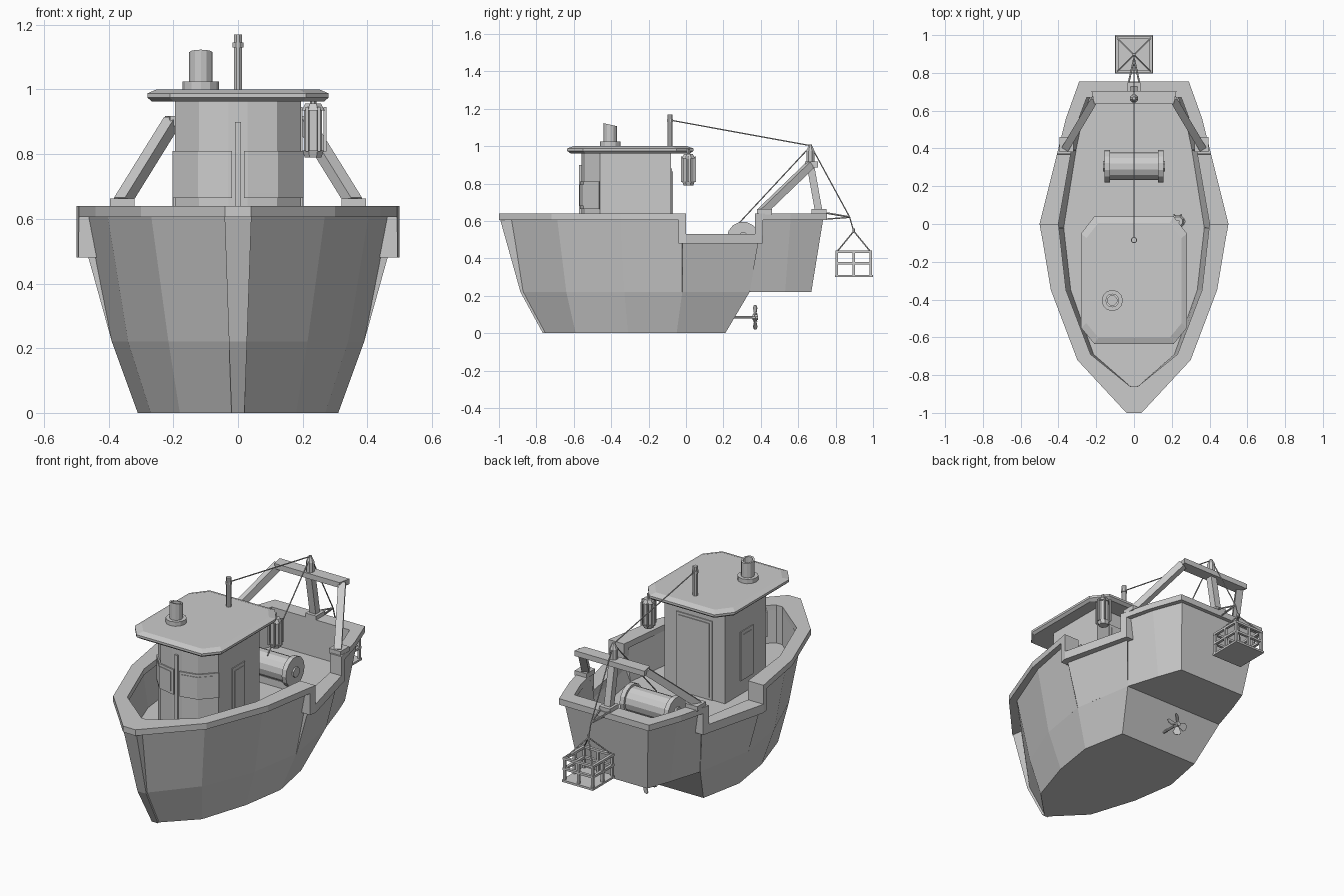
import bpy, bmesh, math
from mathutils import Vector, Matrix

if "Cube" in bpy.data.objects:
    bpy.data.objects.remove(bpy.data.objects["Cube"])

grey = bpy.data.materials.new("painted_grey")
grey.diffuse_color = (0.6, 0.6, 0.6, 1)
grey.use_nodes = True
grey.node_tree.nodes["Principled BSDF"].inputs["Base Color"].default_value = grey.diffuse_color


def finish(name, bm):
    bmesh.ops.remove_doubles(bm, verts=bm.verts, dist=0.00005)
    bmesh.ops.recalc_face_normals(bm, faces=bm.faces)
    me = bpy.data.meshes.new(name)
    bm.to_mesh(me)
    bm.free()
    me.materials.append(grey)
    ob = bpy.data.objects.new(name, me)
    bpy.context.collection.objects.link(ob)
    return ob


def loft(name, rings, caps=True):
    """Skin closed rings of equal length."""
    bm = bmesh.new()
    vs = [[bm.verts.new(p) for p in r] for r in rings]
    n = len(rings[0])
    for a, b in zip(vs, vs[1:]):
        for i in range(n):
            j = (i + 1) % n
            bm.faces.new((a[i], a[j], b[j], b[i]))
    if caps:
        bm.faces.new(vs[0][::-1])
        bm.faces.new(vs[-1])
    return finish(name, bm)


def both(half):
    """Mirror a starboard half outline into a full ring."""
    return list(half) + [(-x, y, z) for x, y, z in reversed(half)]


def add_box(bm, x0, x1, y0, y1, z0, z1):
    m = Matrix.Translation(((x0 + x1) / 2, (y0 + y1) / 2, (z0 + z1) / 2))
    m = m @ Matrix.Diagonal((x1 - x0, y1 - y0, z1 - z0, 1))
    bmesh.ops.create_cube(bm, size=1, matrix=m)


def add_rod(bm, a, b, r, n=6, r2=None):
    a, b = Vector(a), Vector(b)
    d = b - a
    m = Matrix.Translation((a + b) / 2) @ d.to_track_quat('Z', 'Y').to_matrix().to_4x4()
    m = m @ Matrix.Rotation(math.pi / n, 4, 'Z')
    bmesh.ops.create_cone(bm, cap_ends=True, segments=n, radius1=r,
                          radius2=r if r2 is None else r2, depth=d.length, matrix=m)


def box(name, *dims):
    bm = bmesh.new()
    add_box(bm, *dims)
    return finish(name, bm)


def rods(name, items):
    bm = bmesh.new()
    for it in items:
        add_rod(bm, *it)
    return finish(name, bm)


# Hull: top outline, outline at the knuckle, inner outline, top height
hull = [((.02, -.95), (.015, -.88), (.02, -.86), .62),
        ((.27, -.69), (.215, -.64), (.23, -.69), .62),
        ((.405, -.35), (.34, -.33), (.36, -.35), .62),
        ((.468, -.021), (.39, -.021), (.40, -.021), .62),
        ((.468, -.019), (.39, -.019), (.40, -.019), .50),
        ((.375, .389), (.33, .34), (.33, .389), .50),
        ((.374, .391), (.329, .341), (.33, .391), .62),
        ((.335, .56), (.27, .53), (.295, .55), .62),
        ((.27, .735), (.22, .67), (.25, .675), .62)]
loft("hull_upper", [
    both([(*k, .22) for t, k, i, z in hull]),
    both([(*t, z) for t, k, i, z in hull]),
    both([(i[0] * 1.02, i[1], z) for t, k, i, z in hull]),
    both([(i[0] * .93, i[1], .42) for t, k, i, z in hull])])
loft("hull_lower", [
    both([(.01, -.76, 0), (.18, -.59, 0), (.27, -.31, 0), (.31, -.05, 0), (.26, .21, 0)]),
    both([(.015, -.88, .22), (.215, -.64, .22), (.34, -.33, .22), (.39, -.02, .22),
          (.33, .34, .22)])])
# Stem plate on the bow
loft("bow_stem", [[(-w, y, z), (w, y, z), (w * .8, y + d, z), (-w * .8, y + d, z)]
                  for w, y, z, d in [(.02, -.765, 0, .02), (.028, -.885, .22, .02),
                                     (.042, -.997, .62, .07)]])

# Gunwale rail with the low working opening amidships
rail = [((.04, -1), (.02, -.86), .605, .64), ((.30, -.72), (.23, -.69), .605, .64),
        ((.44, -.35), (.36, -.35), .605, .64), ((.492, -.041), (.395, -.041), .605, .64),
        ((.493, -.040), (.395, -.040), .48, .64), ((.50, 0), (.40, 0), .48, .64),
        ((.50, .001), (.40, .001), .48, .53), ((.408, .369), (.335, .369), .48, .53),
        ((.408, .37), (.335, .37), .48, .64), ((.398, .41), (.328, .41), .48, .64),
        ((.398, .411), (.328, .411), .605, .64), ((.36, .56), (.295, .55), .605, .64),
        ((.29, .755), (.25, .67), .605, .64)]
ob_ = both([(*o, b) for o, i, b, t in rail])
loft("gunwale_rail", [ob_, both([(*o, t) for o, i, b, t in rail]),
                      both([(*i, t) for o, i, b, t in rail]),
                      both([(*i, b) for o, i, b, t in rail]), ob_], caps=False)

# Wheelhouse and roof
plan = [(.03, -.56), (.12, -.54), (.195, -.46), (.195, -.08)]
loft("wheelhouse", [both([(x, y, z) for x, y in plan]) for z in (.415, .97)])
roof = [(.21, -.635), (.28, -.55), (.28, -.05), (.21, .04)]
loft("roof", [both([(x * s, -.3 + (y + .3) * s, z) for x, y in roof])
              for s, z in [(.95, .962), (1, .975), (1, .988), (.9, 1.0)]])


# Wheelhouse windows and doors as thin plates
def panel(name, path, t, z0, z1):
    c = Vector((0, -.35))
    inner = [Vector(p) for p in path]
    outer = [p + (p - c).normalized() * t for p in inner]
    ring = outer + inner[::-1]
    loft(name, [[(p.x, p.y, z) for p in ring] for z in (z0, z1)])


for s, side in ((1, "right"), (-1, "left")):
    panel(f"front_window_frame_{side}",
          [(s * .018, -.56), (s * .03, -.56), (s * .12, -.54), (s * .195, -.46)], .008, .665, .81)
    panel(f"front_window_pane_{side}",
          [(s * .035, -.564), (s * .12, -.546), (s * .184, -.478)], .006, .68, .795)
    a, b = sorted((s * .19, s * .2))
    box(f"side_window_frame_{side}", a, b, -.335, -.22, .5, .785)
    a, b = sorted((s * .19, s * .203))
    box(f"side_window_pane_{side}", a, b, -.318, -.237, .52, .765)
box("front_mullion", -.009, .009, -.572, -.55, .42, .9)
box("rear_door_frame", -.115, .115, -.085, -.074, .42, .88)
box("rear_door", -.1, .1, -.085, -.07, .435, .865)

# Funnel: flanged base, raked hollow top
def disc(r, z, tilt=0):
    return [(-.115 + r * math.cos(k * math.pi / 6), -.405 + r * math.sin(k * math.pi / 6),
             z - tilt * math.sin(k * math.pi / 6)) for k in range(12)]


loft("funnel", [disc(.056, .995), disc(.056, 1.025), disc(.036, 1.025), disc(.036, 1.115, .008),
                disc(.026, 1.115, .006), disc(.026, 1.04)])

# Mast on the roof
rods("mast", [((0, -.085, .99), (0, -.085, 1.17), .014, 8),
              ((0, -.085, 1.13), (0, -.085, 1.145), .018, 8)])

# Hanging lantern at the roof corner
lx, ly = .232, .013
bits = [((lx, ly, .81), (lx, ly, .94), .03, 8), ((lx, ly, .79), (lx, ly, .812), .028, 8, .036),
        ((lx, ly, .935), (lx, ly, .957), .038, 8, .026), ((lx, ly, .95), (lx, ly, .985), .01, 6)]
for k in range(6):
    x, y = lx + .037 * math.cos(k * math.pi / 3), ly + .042 * math.sin(k * math.pi / 3)
    bits.append(((x, y, .808), (x, y, .945), .006, 4))
rods("lantern", bits)

# Winch on the working deck
rods("winch", [((-.14, .305, .51), (.14, .305, .51), .073, 14),
               ((-.165, .305, .51), (.165, .305, .51), .03, 8)]
     + [((s * .128, .305, .51), (s * .155, .305, .51), .086, 14) for s in (-1, 1)])
box("winch_bed", -.14, .14, .25, .36, .415, .46)

# Stern gantry: beam, raking legs, centre leg, feet
loft("gantry_beam", [[(-.21, .635, z), (-.225, .705, z), (.225, .705, z), (.21, .635, z)]
                     for z in (.887, .918)])
for s, side in ((1, "right"), (-1, "left")):
    rods(f"gantry_leg_{side}", [((s * .36, .405, .65), (s * .205, .665, .9), .028, 4)])
    a, b = sorted((s * .32, s * .395))
    box(f"gantry_foot_{side}", a, b, .38, .46, .635, .663)
rods("gantry_rear_leg", [((0, .71, .65), (0, .665, .9), .028, 4)])
box("gantry_rear_foot", -.035, .035, .67, .75, .635, .663)
rods("pulley_block", [((0, .665, .91), (0, .665, .975), .023, 8),
                      ((0, .665, .975), (0, .665, 1.008), .023, 8, .008)])
rods("stern_bracket", [((s * .03, .74, .645), (0, .875, .622), .005, 5) for s in (-1, 1)]
     + [((0, .74, .61), (0, .875, .62), .004, 5)])

# Cables
top = (0, .668, 1.003)
rods("cables", [((0, -.085, 1.14), top, .0035, 5), (top, (0, .27, .575), .0035, 5),
                (top, (0, .875, .622), .0035, 5), ((0, .875, .622), (0, .897, .545), .0035, 5)])

# Lifting cage
bm = bmesh.new()
cy, h = .897, .09
add_box(bm, -.1, .1, cy - .1, 1.0, .30, .312)
for x in (-h, 0, h):
    for y in (-h, 0, h):
        if x or y:
            add_box(bm, x - .007, x + .007, cy + y - .007, cy + y + .007, .305, .435)
for z in (.368, .428):
    for s in (-1, 1):
        add_box(bm, -h - .008, h + .008, cy + s * h - .008, cy + s * h + .008, z, z + .013)
        add_box(bm, s * h - .008, s * h + .008, cy - h - .008, cy + h + .008, z, z + .013)
for sx in (-1, 1):
    for sy in (-1, 1):
        add_rod(bm, (sx * h, cy + sy * h, .435), (0, cy, .545), .004, 5)
add_rod(bm, (0, cy, .535), (0, cy, .56), .009, 6)
finish("cage", bm)

# Propeller with four twisted blades
rods("propeller_shaft", [((0, .22, .085), (0, .375, .085), .008, 8),
                         ((0, .355, .085), (0, .385, .085), .015, 8)])
bm = bmesh.new()
for k in range(4):
    m = Matrix.Translation((0, .37, .085)) @ Matrix.Rotation(k * math.pi / 2, 4, 'Y') \
        @ Matrix.Rotation(math.radians(25), 4, 'Z')
    outline = [(-.006, .008), (-.024, .05), (-.012, .066), (.012, .066), (.024, .05), (.006, .008)]
    f = [bm.verts.new(m @ Vector((x, -.002, z))) for x, z in outline]
    g = [bm.verts.new(m @ Vector((x, .002, z))) for x, z in outline]
    bm.faces.new(f)
    bm.faces.new(g[::-1])
    for i in range(6):
        j = (i + 1) % 6
        bm.faces.new((f[i], g[i], g[j], f[j]))
finish("propeller_blades", bm)
